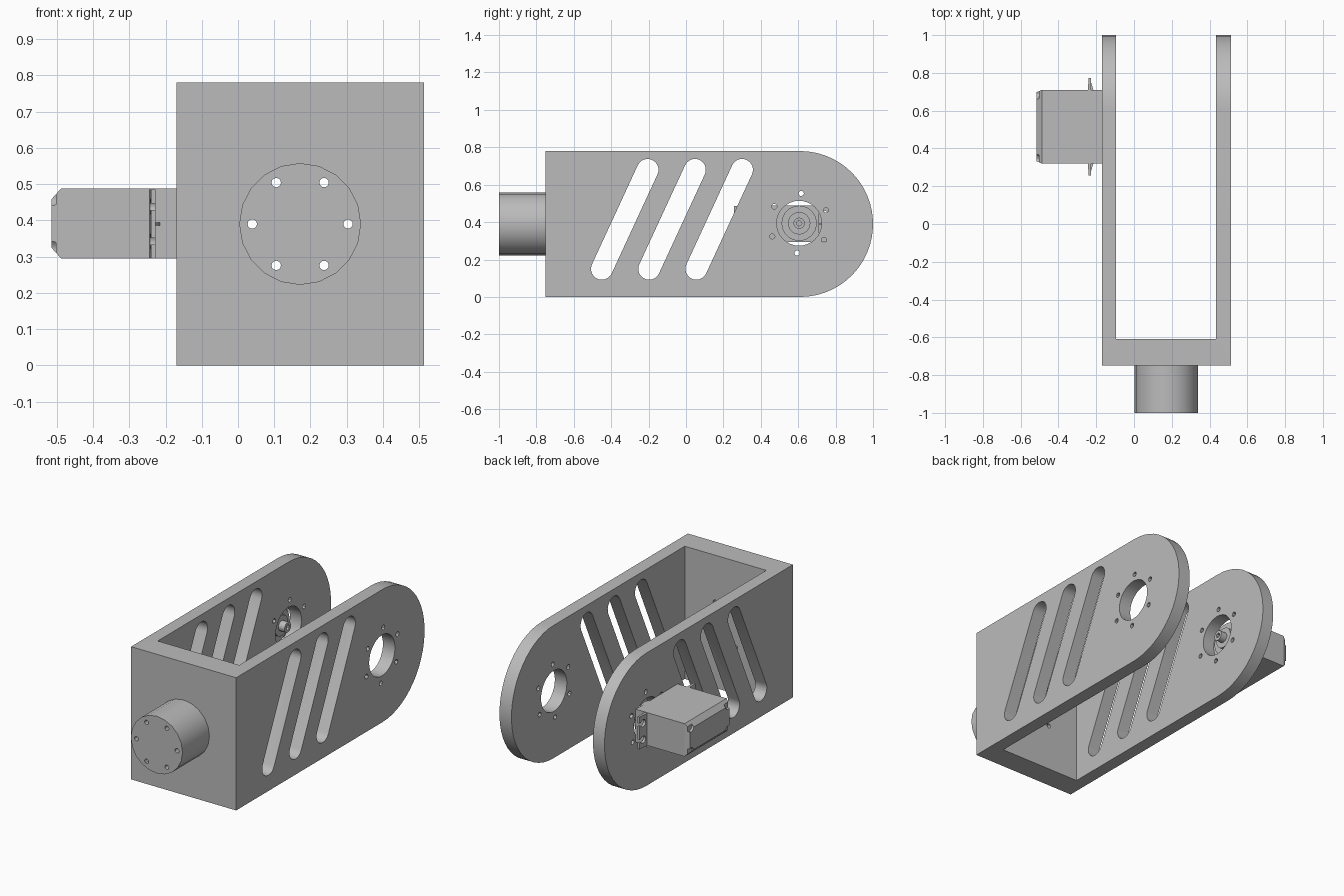
import bpy, bmesh
from math import cos, sin, pi, radians

cube = bpy.data.objects.get("Cube")
if cube:
    bpy.data.objects.remove(cube, do_unlink=True)

grey = bpy.data.materials.new("plain grey")
grey.use_nodes = True
colour = (0.5, 0.5, 0.5, 1)
grey.diffuse_color = colour
grey.node_tree.nodes["Principled BSDF"].inputs["Base Color"].default_value = colour


def arc(u, v, r, n=24, start=0.0, sweep=2 * pi):
    """Points on a circle, or on an open arc including both ends."""
    steps = n if sweep == 2 * pi else n - 1
    return [(u + r * cos(start + sweep * i / steps),
             v + r * sin(start + sweep * i / steps)) for i in range(n)]


def rect(u0, u1, v0, v1):
    return [(u0, v0), (u1, v0), (u1, v1), (u0, v1)]


def prism(name, axis, loops, a, b):
    """Extrude outlines from a to b; outlines are (y, z) on x, (x, z) on y, (x, y) on z."""
    at = {"x": lambda u, v, w: (w, u, v),
          "y": lambda u, v, w: (u, w, v),
          "z": lambda u, v, w: (u, v, w)}[axis]
    bm = bmesh.new()
    for pts in loops:
        lo = [bm.verts.new(at(u, v, a)) for u, v in pts]
        hi = [bm.verts.new(at(u, v, b)) for u, v in pts]
        bm.faces.new(lo)
        bm.faces.new(hi)
        for i in range(len(pts)):
            j = (i + 1) % len(pts)
            bm.faces.new((lo[i], lo[j], hi[j], hi[i]))
    bmesh.ops.recalc_face_normals(bm, faces=bm.faces)
    mesh = bpy.data.meshes.new(name)
    bm.to_mesh(mesh)
    bm.free()
    mesh.materials.append(grey)
    ob = bpy.data.objects.new(name, mesh)
    bpy.context.collection.objects.link(ob)
    return ob


def combine(ob, other, operation="DIFFERENCE"):
    """Apply a boolean and drop the helper object."""
    bpy.context.view_layer.objects.active = ob
    mod = ob.modifiers.new("boolean", "BOOLEAN")
    mod.operation, mod.solver, mod.object = operation, "EXACT", other
    bpy.ops.object.modifier_apply(modifier=mod.name)
    bpy.data.objects.remove(other, do_unlink=True)


MID = 0.39            # height of all axes
PIVOT = 0.61          # y of the arm pivot
LEFT, RIGHT = 0.513, -0.17

# U-shaped bracket: rounded side outline, hollowed between the arms
outline = [(-0.75, 0), *arc(PIVOT, MID, MID, 28, -pi / 2, pi), (-0.75, 2 * MID)]
bracket = prism("bracket", "x", [outline], RIGHT, LEFT)
combine(bracket, prism("hollow", "z", [rect(-0.095, 0.435, -0.61, 1.2)], -0.1, 0.9))

# Slanted slots, pivot holes and screw holes through both arms
lean = math_lean = radians(65.2)
slots = []
for y in (-0.45, -0.197, 0.055):
    slots.append(arc(y + 0.245, 0.68, 0.058, 12, lean - pi / 2, pi)
                 + arc(y, 0.15, 0.058, 12, lean + pi / 2, pi))
hub = (PIVOT - 0.005, MID + 0.004)
holes = [arc(*hub, 0.12, 32)]
for k in range(6):
    a = radians(86 + 60 * k)
    holes.append(arc(hub[0] + 0.16 * cos(a), hub[1] + 0.16 * sin(a), 0.014, 12))
combine(bracket, prism("side_cutters", "x", slots + holes, -0.3, 0.7))

# Round mounting boss with six holes running through the end plate
centre = (LEFT + RIGHT) / 2
combine(bracket, prism("boss", "y", [arc(centre, MID, 0.168, 20)], -1, -0.74), "UNION")
screws = [arc(centre + 0.132 * cos(k * pi / 3), MID + 0.132 * sin(k * pi / 3), 0.013, 12)
          for k in range(6)]
combine(bracket, prism("screw_cutters", "y", screws, -1.1, -0.5))

# Servo case with a tapered end and notched corners
y0, y1, z0, z1 = 0.32, 0.71, 0.295, 0.488
case = prism("servo_case", "x", [rect(y0, y1, z0, z1)], -0.488, RIGHT)
cap = prism("servo_end_cap", "x", [rect(y0, y1, z0, z1)], -0.515, -0.488)
for v in cap.data.vertices:
    if v.co.x < -0.5:
        v.co.y += 0.012 if v.co.y < 0.5 else -0.012
        v.co.z += 0.03 if v.co.z < MID else -0.03
notches = [arc(y, z, 0.026, 12) for y in (y0 + 0.022, y1 - 0.022)
           for z in (z0 + 0.024, z1 - 0.024)]
combine(cap, prism("notches", "x", notches, -0.55, -0.502))

# Servo mounting ears: tapered tabs with open screw slots and a small rib
parts = [bracket, case, cap]
for side, root, name in ((-1, y0, "front"), (1, y1, "back")):
    tip = root + side * 0.064
    tab = prism(name + "_ear", "z", [[(-0.245, root - side * 0.01), (-0.24, tip),
                                      (-0.228, tip), (-0.228, root - side * 0.01)]], z0, z1 - 0.003)
    cuts = []
    for z in (MID - 0.048, MID + 0.048):
        mid = root + side * 0.034
        cuts.append(arc(mid, z, 0.021, 16))
    combine(tab, prism("ear_holes", "x", cuts, -0.3, -0.2))
    ends = [rect(*sorted((root + side * 0.04, tip + side * 0.01)), z - 0.009, z + 0.009)
            for z in (MID - 0.048, MID + 0.048)]
    combine(tab, prism("ear_gaps", "x", ends, -0.3, -0.2))
    rib = prism(name + "_ear_rib", "z", [[(-0.229, root), (-0.229, root + side * 0.045),
                                          (-0.215, root)]], MID - 0.004, MID + 0.004)
    parts += [tab, rib]

# Output boss and hollow splined shaft inside the pivot hole
boss = prism("output_boss", "x", [arc(*hub, 0.094, 32)], RIGHT - 0.01, -0.155)
collar = prism("output_collar", "x", [arc(*hub, 0.06, 24)], -0.16, -0.14)
shaft = prism("output_shaft", "x", [arc(*hub, 0.03, 20)], -0.15, -0.1)
combine(shaft, prism("shaft_bore", "x", [arc(*hub, 0.014, 12)], -0.135, 0))
parts += [boss, collar, shaft]

# Smooth the round walls, keep the edges sharp
bpy.ops.object.select_all(action="DESELECT")
for ob in parts:
    ob.select_set(True)
bpy.context.view_layer.objects.active = bracket
bpy.ops.object.shade_smooth_by_angle(angle=radians(30))
